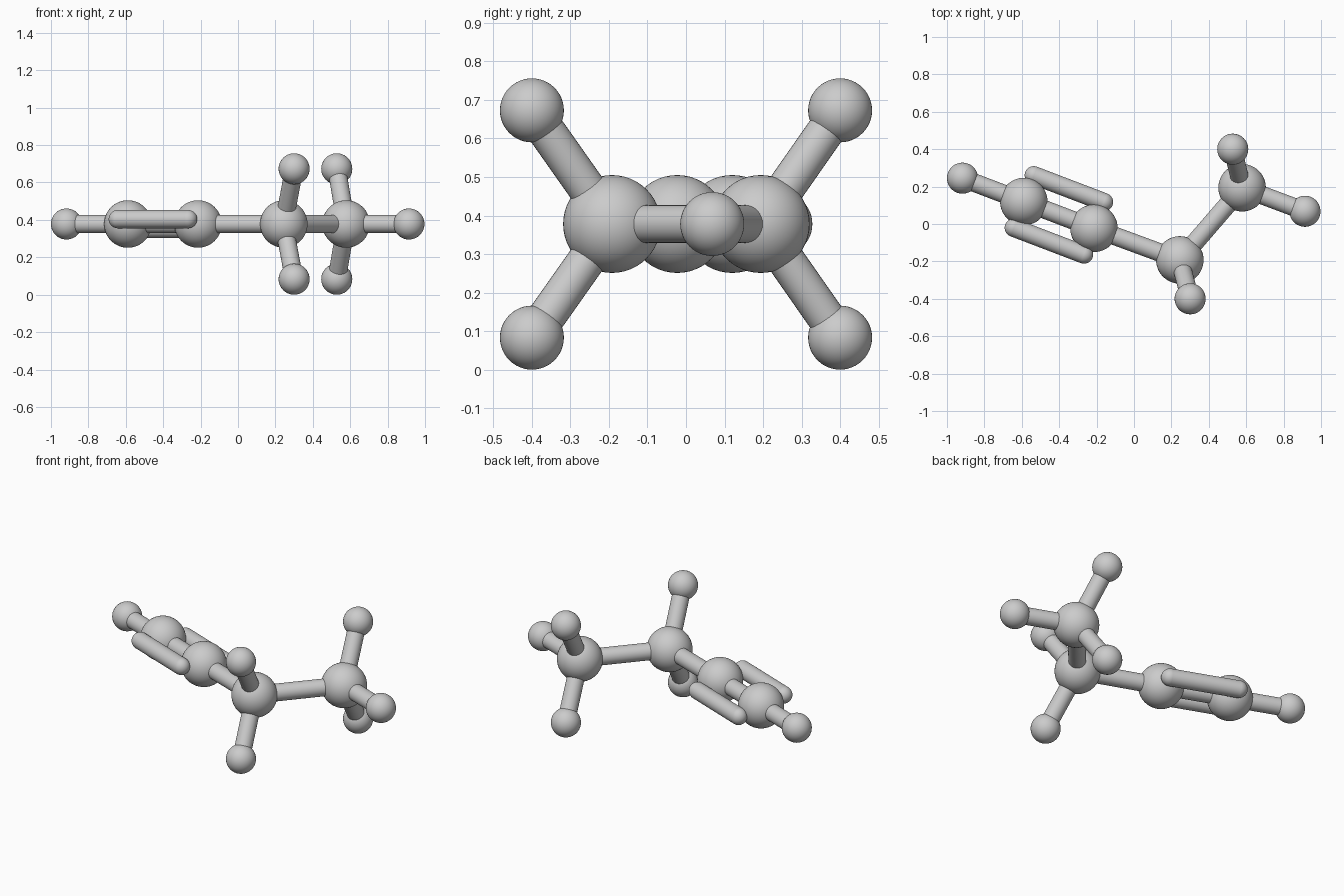
import bpy
from mathutils import Vector

if "Cube" in bpy.data.objects:
    bpy.data.objects.remove(bpy.data.objects["Cube"])

Z = 0.378          # height of the carbon plane
DZ = 0.295         # rise of the tilted hydrogens
R_CARBON, R_HYDROGEN, R_BOND = 0.127, 0.083, 0.049


def finish(name):
    ob = bpy.context.object
    ob.name = name
    bpy.ops.object.shade_smooth_by_angle()
    return ob


def ball(name, pos, radius):
    bpy.ops.mesh.primitive_uv_sphere_add(segments=48, ring_count=24, radius=radius, location=pos)
    return finish(name)


def rod(name, a, b):
    d = b - a
    bpy.ops.mesh.primitive_cylinder_add(vertices=32, radius=R_BOND, depth=d.length,
                                        location=(a + b) / 2,
                                        rotation=d.to_track_quat('Z', 'Y').to_euler())
    return finish(name)


# carbon chain
carbons = [Vector((-0.589, 0.120, Z)), Vector((-0.214, -0.023, Z)),
           Vector((0.245, -0.192, Z)), Vector((0.578, 0.194, Z))]
for i, c in enumerate(carbons):
    ball(f"carbon_{i + 1}", c, R_CARBON)
for i in range(3):
    rod(f"carbon_bond_{i + 1}", carbons[i], carbons[i + 1])

# hydrogens, each with the index of its carbon
hydrogens = [(0, (-0.917, 0.245, Z)), (3, (0.914, 0.068, Z))]
for s in (-1, 1):
    hydrogens += [(2, (0.300, -0.400, Z + s * DZ)), (3, (0.528, 0.400, Z + s * DZ))]
for i, (c, p) in enumerate(hydrogens):
    ball(f"hydrogen_{i + 1}", p, R_HYDROGEN)
    rod(f"hydrogen_bond_{i + 1}", carbons[c], Vector(p))

# two round-ended side rods of the triple bond
axis = (carbons[1] - carbons[0]).normalized()
side = Vector((axis.y, -axis.x, 0)) * 0.15 + Vector((0, 0, 0.026))
for s, label in ((1, "front"), (-1, "back")):
    ends = [c + side * s for c in carbons[:2]]
    rod(f"triple_bond_{label}", *ends)
    for i, e in enumerate(ends):
        ball(f"triple_bond_{label}_cap_{i + 1}", e, R_BOND)
